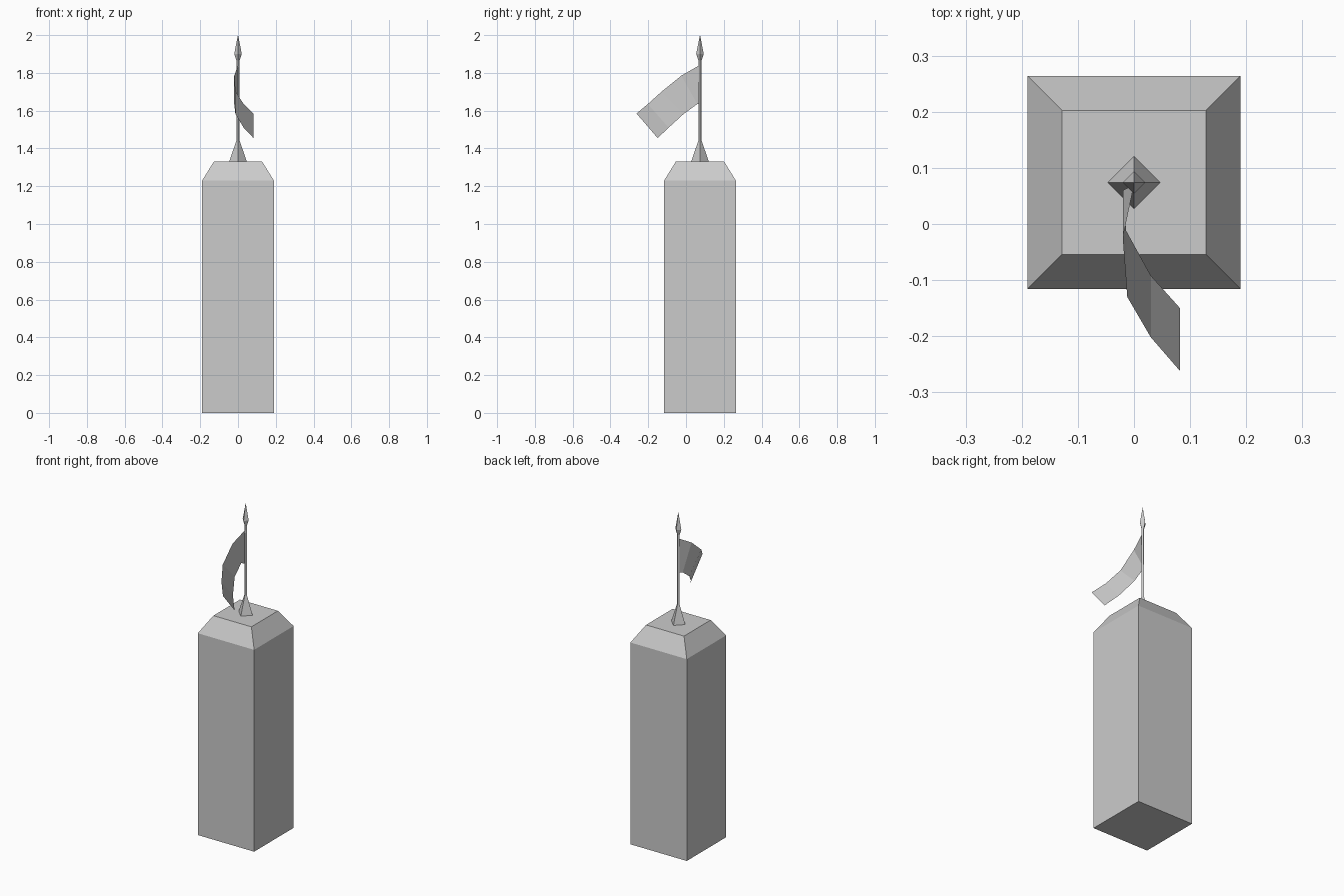
import bpy
import math

if "Cube" in bpy.data.objects:
    bpy.data.objects.remove(bpy.data.objects["Cube"])

CY = 0.074  # y of the pillar and pole axis


def material(name, rgb):
    m = bpy.data.materials.new(name)
    m.diffuse_color = (*rgb, 1)
    m.use_nodes = True
    m.node_tree.nodes["Principled BSDF"].inputs["Base Color"].default_value = m.diffuse_color
    return m


grey = material("plain grey", (0.6, 0.6, 0.6))


def add_mesh(name, verts, faces):
    me = bpy.data.meshes.new(name)
    me.from_pydata(verts, [], faces)
    me.materials.append(grey)
    ob = bpy.data.objects.new(name, me)
    bpy.context.collection.objects.link(ob)
    return ob


def four_sided(name, profile, turn):
    """Stack square rings of (corner radius, z) and cap both ends."""
    verts = []
    for r, z in profile:
        for i in range(4):
            a = turn + i * math.pi / 2
            verts.append((r * math.cos(a), CY + r * math.sin(a), z))
    faces = [(3, 2, 1, 0)]
    for k in range(len(profile) - 1):
        for i in range(4):
            j = (i + 1) % 4
            faces.append((4 * k + i, 4 * k + j, 4 * k + 4 + j, 4 * k + 4 + i))
    n = 4 * (len(profile) - 1)
    faces.append((n, n + 1, n + 2, n + 3))
    return add_mesh(name, verts, faces)


# Square pillar with a sloped top
R2 = math.sqrt(2)
four_sided("pillar", [(0.19 * R2, 0), (0.19 * R2, 1.23), (0.128 * R2, 1.33)], math.pi / 4)

# Pole: flared foot, thin shaft, spear point
four_sided("pole_foot", [(0.047, 1.33), (0.009, 1.44)], 0)
four_sided("pole_shaft", [(0.009, 1.44), (0.008, 1.87)], 0)
four_sided("spear_point", [(0.008, 1.865), (0.02, 1.9), (0.0005, 2.0)], 0)

# Curling flag: a single sheet between its top and bottom edges
top = [(0, 0.07, 1.84), (-0.02, -0.025, 1.785), (-0.012, -0.13, 1.70),
       (0.03, -0.202, 1.635), (0.082, -0.262, 1.585)]
bottom = [(0, 0.07, 1.635), (-0.02, 0.06, 1.635), (-0.014, -0.012, 1.583),
          (0.03, -0.092, 1.51), (0.082, -0.15, 1.455)]
n = len(top)
add_mesh("flag", top + bottom, [(i, i + 1, n + i + 1, n + i) for i in range(n - 1)])
